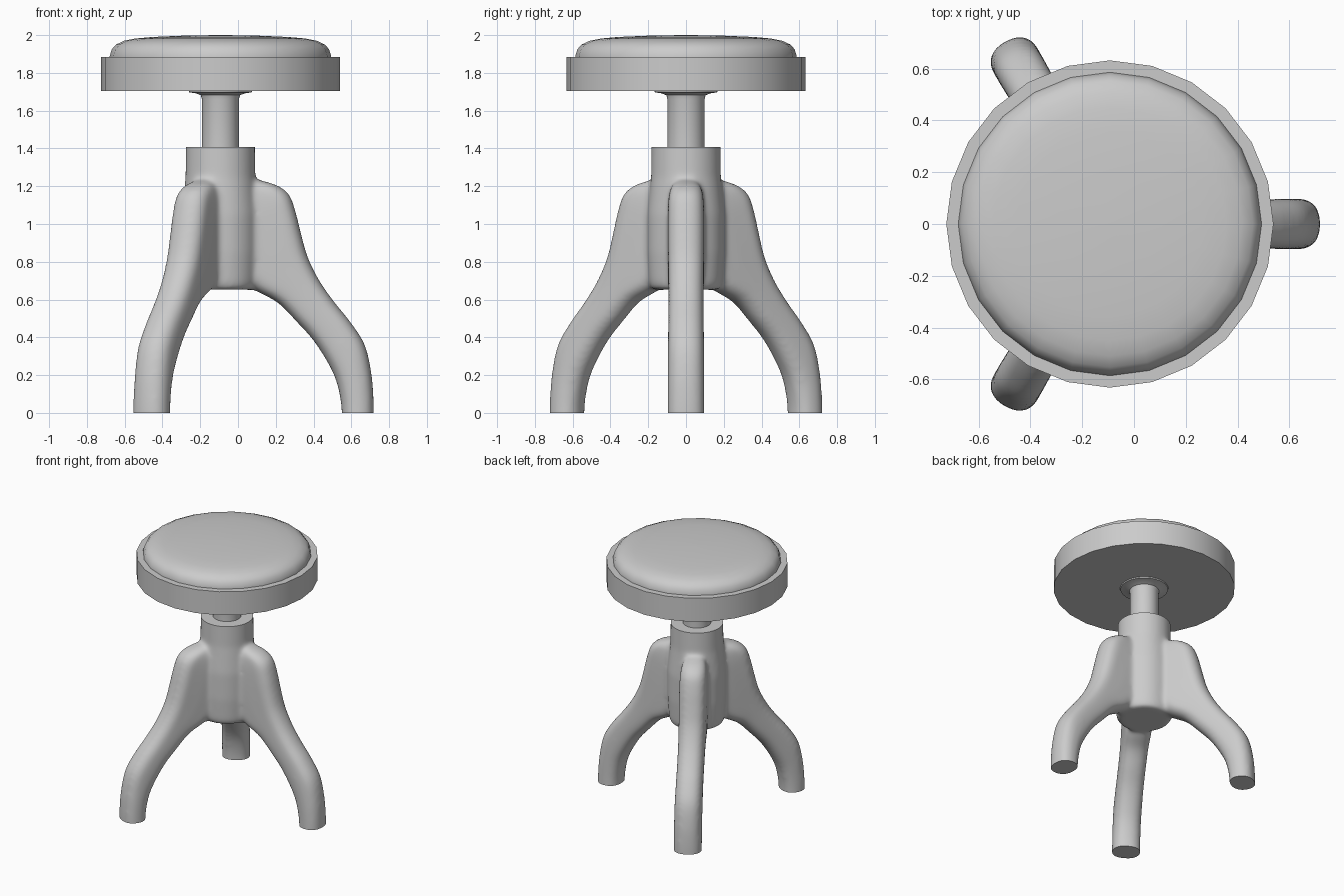
import bpy, bmesh, math
from mathutils import Vector

if "Cube" in bpy.data.objects:
    bpy.data.objects.remove(bpy.data.objects["Cube"])

CX = -0.093  # seat axis


def link(name, bm):
    me = bpy.data.meshes.new(name)
    bmesh.ops.recalc_face_normals(bm, faces=bm.faces)
    bm.to_mesh(me)
    bm.free()
    ob = bpy.data.objects.new(name, me)
    bpy.context.collection.objects.link(ob)
    return ob


def smooth(ob, deg=35):
    bpy.ops.object.select_all(action='DESELECT')
    ob.select_set(True)
    bpy.context.view_layer.objects.active = ob
    bpy.ops.object.shade_smooth_by_angle(angle=math.radians(deg))


def skin(bm, rings):
    vs = [[bm.verts.new(p) for p in r] for r in rings]
    n = len(vs[0])
    for a, b in zip(vs, vs[1:]):
        for i in range(n):
            j = (i + 1) % n
            bm.faces.new((a[i], a[j], b[j], b[i]))
    bm.faces.new(vs[0][::-1])
    bm.faces.new(vs[-1])


def lathe(bm, profile, n):
    skin(bm, [[(CX + r * math.cos(2 * math.pi * i / n),
                r * math.sin(2 * math.pi * i / n), z) for i in range(n)]
              for r, z in profile])


def revolved(name, profile, n):
    bm = bmesh.new()
    lathe(bm, profile, n)
    ob = link(name, bm)
    smooth(ob)
    return ob


def catmull(rows, steps=5):
    rows = [Vector(r) for r in rows]
    out = []
    for i in range(len(rows) - 1):
        p0, p1 = rows[max(i - 1, 0)], rows[i]
        p2, p3 = rows[i + 1], rows[min(i + 2, len(rows) - 1)]
        for k in range(steps):
            t = k / steps
            out.append(0.5 * (2 * p1 + (p2 - p0) * t
                       + (2 * p0 - 5 * p1 + 4 * p2 - p3) * t * t
                       + (3 * p1 - p0 - 3 * p2 + p3) * t ** 3))
    return out + [rows[-1]]


# Seat board, cushion and screw stem
revolved("seat_board", [(0.632, 1.705), (0.632, 1.885)], 24)
revolved("seat_cushion", [(0.586, 1.87), (0.586, 1.89), (0.575, 1.925), (0.553, 1.95),
                          (0.51, 1.97), (0.45, 1.982), (0.36, 1.99), (0.2, 1.997),
                          (0.02, 2.0)], 24)
revolved("stem", [(0.098, 1.38), (0.098, 1.66), (0.104, 1.682), (0.13, 1.692),
                  (0.165, 1.697), (0.17, 1.71)], 32)

# Leg stations: outer radius, outer z, inner radius, inner z, half width
stations = [
    (.812, -.08, .644, -.08, .098), (.812, .06, .638, .05, .098),
    (.80, .21, .612, .17, .098), (.765, .36, .565, .27, .097),
    (.69, .48, .49, .385, .095), (.60, .592, .40, .485, .094),
    (.525, .70, .30, .585, .094), (.465, .82, .17, .66, .096),
    (.43, .94, .08, .78, .098), (.40, 1.06, .05, .92, .098),
    (.365, 1.155, .05, 1.04, .095), (.30, 1.205, .05, 1.14, .085),
    (.20, 1.235, .05, 1.2, .06)]

# Base: hub plus three legs, fused and filleted
bm = bmesh.new()
lathe(bm, [(0.183, 0.652), (0.195, 0.69), (0.205, 0.85), (0.205, 1.05),
           (0.185, 1.25), (0.182, 1.5)], 48)
for leg in range(3):
    a = leg * 2 * math.pi / 3
    er = Vector((math.cos(a), math.sin(a), 0))
    et = Vector((-math.sin(a), math.cos(a), 0))
    up = Vector((0, 0, 1))
    rings = []
    for ro, zo, ri, zi, w in catmull(stations):
        po, pi = er * ro + up * zo, er * ri + up * zi
        mid, d = (po + pi) / 2, (po - pi) / 2
        half = d.length
        d.normalize()
        ring = []
        for k in range(24):
            c, s = math.cos(k * math.pi / 12), math.sin(k * math.pi / 12)
            c = math.copysign(abs(c) ** 0.85, c)
            s = math.copysign(abs(s) ** 0.85, s)
            rad = c * min(w, half)
            if abs(c) > 1e-4:
                rad += math.copysign(max(half - w, 0), c)
            ring.append(mid + d * rad + et * (s * w) + Vector((CX, 0, 0)))
        rings.append(ring)
    skin(bm, rings)
raw = link("base_source", bm)
m = raw.modifiers.new("fuse", 'REMESH')
m.mode = 'VOXEL'
m.voxel_size = 0.012
m = raw.modifiers.new("fillet", 'SMOOTH')
m.factor = 0.5
m.iterations = 22
dg = bpy.context.evaluated_depsgraph_get()
bm = bmesh.new()
bm.from_mesh(raw.evaluated_get(dg).to_mesh())
bpy.data.objects.remove(raw)

# Crisp flat feet and collar top
for z, n in ((0.0, -1), (1.408, 1)):
    cut = bmesh.ops.bisect_plane(bm, geom=bm.verts[:] + bm.edges[:] + bm.faces[:],
                                 plane_co=(0, 0, z), plane_no=(0, 0, n), clear_outer=True)
    edges = [e for e in cut['geom_cut'] if isinstance(e, bmesh.types.BMEdge)]
    bmesh.ops.holes_fill(bm, edges=edges, sides=0)
base = link("tripod_base", bm)
smooth(base, 40)
